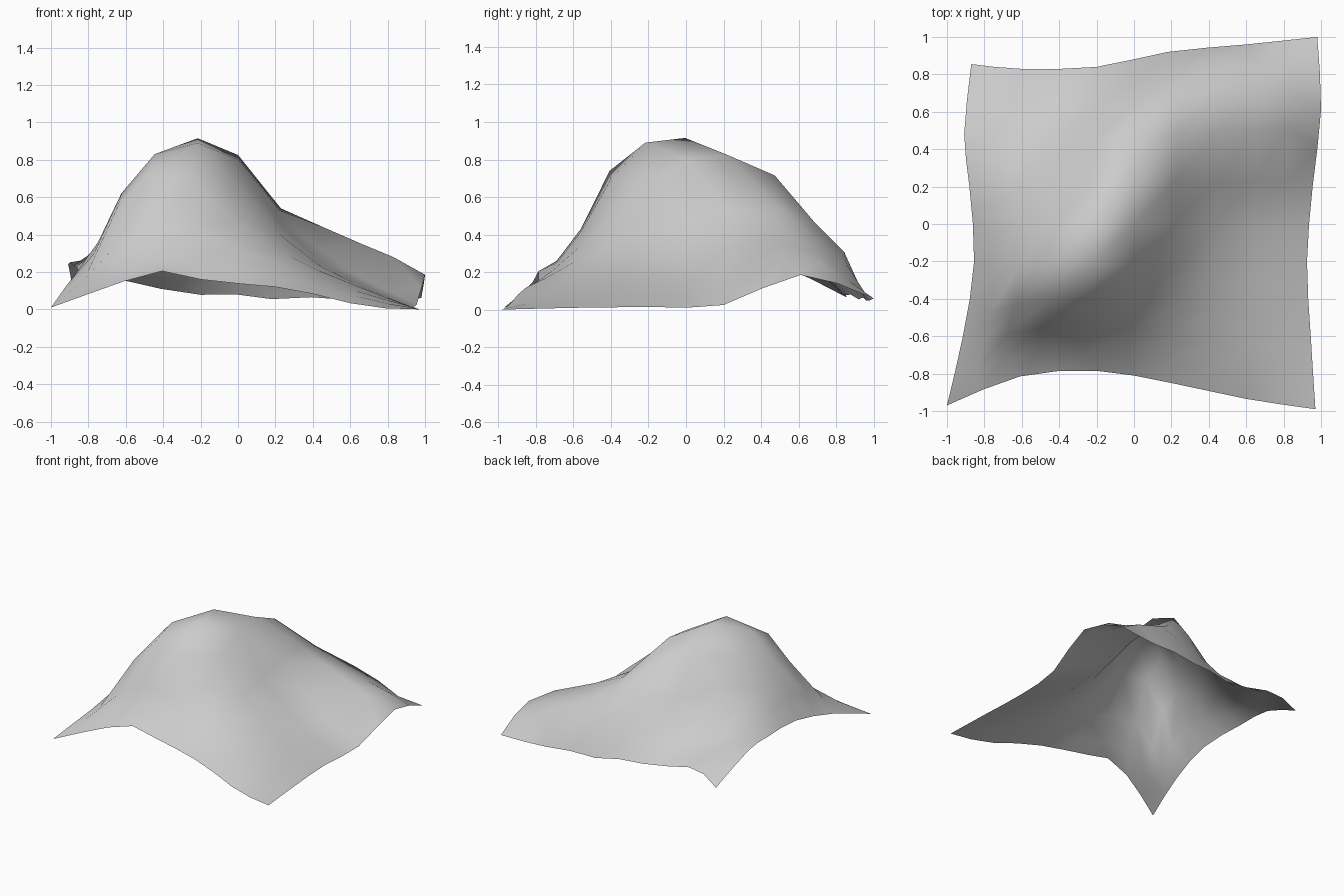
import bpy, bmesh
from mathutils import Vector

N = 10  # quads per side of the sheet


def edge_curve(points, heights=None):
    """Resample six edge points to eleven with a smooth curve, optionally with its own heights."""
    p = [Vector(q) for q in points]
    p = [2 * p[0] - p[1]] + p + [2 * p[-1] - p[-2]]
    out = []
    for k in range(1, len(p) - 1):
        out.append(p[k])
        if k < len(p) - 2:
            out.append((9 * (p[k] + p[k + 1]) - p[k - 1] - p[k + 2]) / 16)
    for k, v in enumerate(out):
        v.z = heights[k] if heights else max(v.z, 0)
    return out


def mix(a, b, t):
    return a + (b - a) * t


# Outer hems of the draped sheet
front = edge_curve([(-1, -.97, 0), (-.61, -.815, 0), (-.2, -.785, 0),
                    (.2, -.85, 0), (.6, -.935, 0), (.97, -.99, 0)],
                   (.01, .08, .15, .205, .16, .138, .12, .083, .033, .006, 0))
back = edge_curve([(-.87, .855, 0), (-.61, .83, 0), (-.2, .84, 0),
                   (.18, .92, 0), (.6, .96, 0), (.98, 1, 0)],
                  (.066, .14, .155, .11, .078, .08, .055, .065, .05, .05, .06))
left = edge_curve([(-1, -.97, .01), (-.915, -.6, .13), (-.855, -.2, .21),
                   (-.88, .2, .235), (-.908, .48, .243), (-.87, .855, .066)])
right = edge_curve([(.97, -.99, 0), (.945, -.6, .01), (.925, -.2, .015),
                    (.955, .2, .025), (1, .61, .185), (.98, 1, .06)])

# Spacing of the mesh lines across the sheet, tighter on the steep flanks
across = [0, .06, .13, .23, .36, .48, .60, .72, .83, .92, 1]
along = [0, .06, .14, .235, .35, .48, .61, .76, .865, .945, 1]

# Height profiles from front to back, each running left to right
profiles = [
    (.14, .18, .26, .25, .21, .17, .12, .07, .03),
    (.20, .32, .43, .42, .33, .25, .16, .10, .05),
    (.30, .55, .74, .69, .48, .32, .21, .13, .065),
    (.36, .62, .83, .89, .68, .41, .24, .14, .07),
    (.34, .49, .69, .915, .80, .47, .26, .15, .075),
    (.31, .39, .53, .76, .825, .53, .32, .18, .095),
    (.27, .28, .34, .49, .715, .54, .44, .35, .28),
    (.22, .22, .23, .31, .48, .47, .37, .30, .25),
    (.165, .19, .17, .18, .24, .29, .31, .24, .15),
]


def sheet_point(i, j):
    if j == 0:
        return front[i]
    if j == N:
        return back[i]
    if i == 0:
        return left[j]
    if i == N:
        return right[j]
    return Vector((mix(left[j].x, right[j].x, across[i]),
                   mix(front[i].y, back[i].y, along[j]),
                   profiles[j - 1][i - 1]))


# Draped sheet
bm = bmesh.new()
grid = [[bm.verts.new(sheet_point(i, j)) for i in range(N + 1)] for j in range(N + 1)]
for j in range(N):
    for i in range(N):
        bm.faces.new((grid[j][i], grid[j][i + 1], grid[j + 1][i + 1], grid[j + 1][i])).smooth = True
mesh = bpy.data.meshes.new("draped_sheet")
bm.to_mesh(mesh)
bm.free()
sheet = bpy.data.objects.new("draped_sheet", mesh)
bpy.context.collection.objects.link(sheet)
